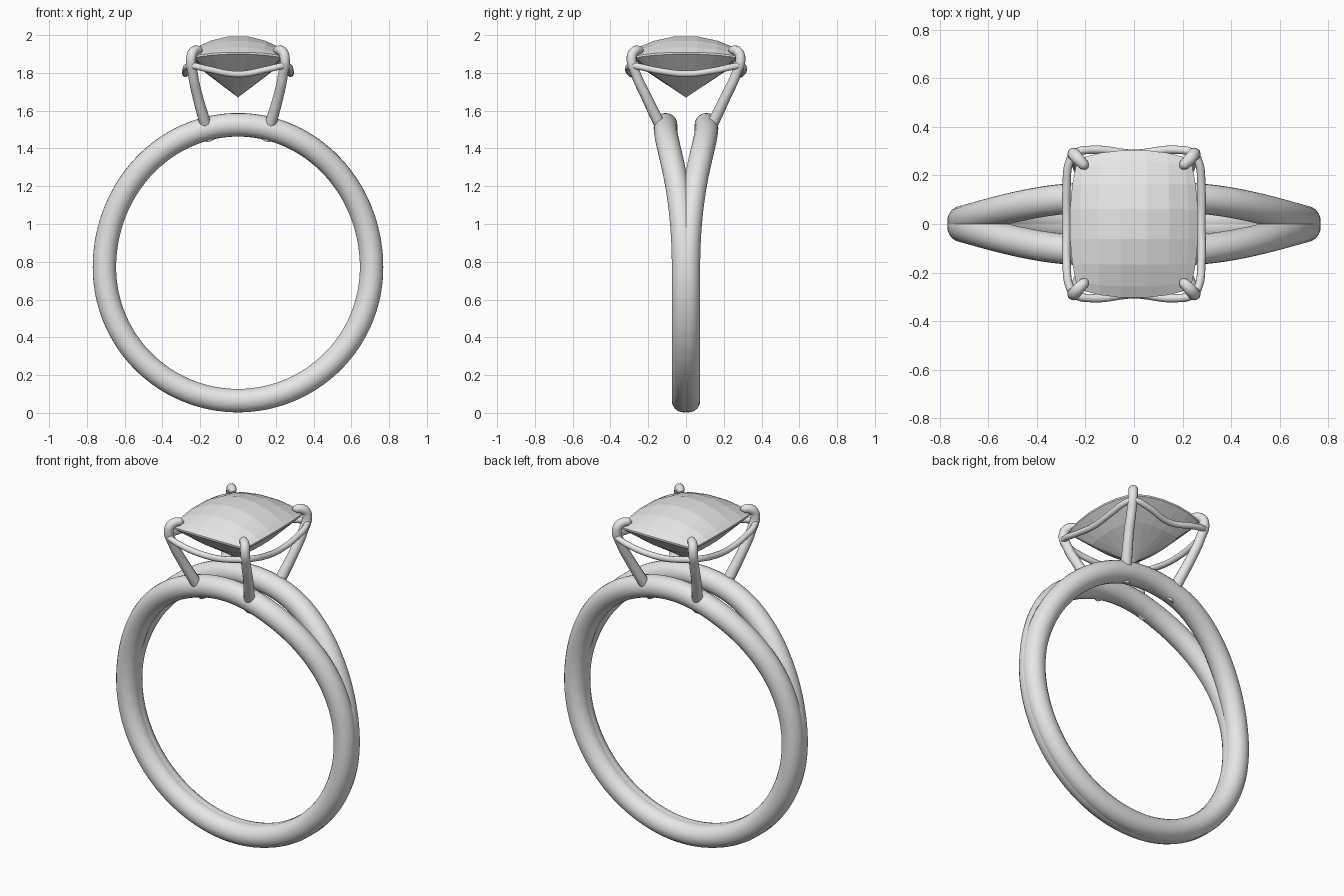
import bpy, bmesh
from math import sin, cos, pi

cube = bpy.data.objects.get("Cube")
if cube:
    bpy.data.objects.remove(cube, do_unlink=True)

# One pale metal colour for the whole piece
silver = bpy.data.materials.new("silver")
silver.use_nodes = True
color = (0.8, 0.795, 0.785, 1)
silver.diffuse_color = color
silver.node_tree.nodes["Principled BSDF"].inputs["Base Color"].default_value = color


def wire(name, points, thickness, radii=None, cyclic=False, sides=4):
    """Sweep a round wire through the points and turn it into a smooth mesh."""
    curve = bpy.data.curves.new(name, "CURVE")
    curve.dimensions = "3D"
    curve.bevel_depth = thickness
    curve.bevel_resolution = sides
    curve.resolution_u = 6
    curve.use_fill_caps = True
    spline = curve.splines.new("BEZIER")
    spline.bezier_points.add(len(points) - 1)
    spline.use_cyclic_u = cyclic
    for i, co in enumerate(points):
        spline.bezier_points[i].co = co
        spline.bezier_points[i].radius = radii[i] if radii else 1
    for p in spline.bezier_points:
        p.handle_left_type = p.handle_right_type = "AUTO"
    obj = bpy.data.objects.new(name, curve)
    bpy.context.collection.objects.link(obj)
    bpy.ops.object.select_all(action="DESELECT")
    obj.select_set(True)
    bpy.context.view_layer.objects.active = obj
    bpy.ops.object.convert(target="MESH")
    obj = bpy.context.object
    obj.data.materials.clear()
    obj.data.materials.append(silver)
    bpy.ops.object.shade_smooth()


# Split shank: two strands merged at the bottom, parting towards the top
def strand(side):
    points = []
    for i in range(48):
        a = 2 * pi * i / 48
        upper = cos(a) > 0
        z = 0.77 + cos(a) * (0.755 if upper else 0.705)
        spread = min(1, (1 - abs(sin(a))) / 0.75) if upper else 0
        y = 0.013 + 0.095 * sin(pi / 2 * spread)
        points.append((0.707 * sin(a), side * y, z))
    return points


for label, side in (("front", -1), ("back", 1)):
    wire(label + "_band_strand", strand(side), 0.0625, cyclic=True, sides=8)

# Four claws rising from the strands and hooking over the stone
claw = [(0.15, 0.10, 1.45), (0.18, 0.153, 1.555), (0.215, 0.213, 1.68),
        (0.238, 0.264, 1.79), (0.247, 0.288, 1.885), (0.232, 0.27, 1.916),
        (0.205, 0.242, 1.92), (0.194, 0.23, 1.916)]
claw_radii = [1.2, 1.15, 1.05, 1, 1, 1, 0.85, 0.3]
for depth, sy in (("front", -1), ("back", 1)):
    for label, sx in (("right", -1), ("left", 1)):
        wire(f"{depth}_{label}_claw", [(sx * x, sy * y, z) for x, y, z in claw],
             0.026, claw_radii)

# Gallery rail: a cushion loop that sags between the claws
quarter = [(0.278, 0, 1.795), (0.278, 0.15, 1.812), (0.265, 0.26, 1.835),
           (0.245, 0.29, 1.838), (0.17, 0.306, 1.822), (0, 0.29, 1.793)]
half = quarter + [(-x, y, z) for x, y, z in quarter[-2::-1]]
rail = half + [(x, -y, z) for x, y, z in half[-2:0:-1]]
wire("gallery_rail", rail, 0.017, cyclic=True)

# Cushion-cut stone: domed faceted crown, thin girdle, pointed pavilion
steps = [-1, -0.85, -0.55, -0.2, 0.2, 0.55, 0.85, 1]
n = len(steps)
bm = bmesh.new()


def crown_point(u, v):
    pinch = 1 - 0.13 * (u * v) ** 2
    z = 1.91 + 0.09 * (1 - u * u) * (1 - v * v) - 0.02 * (u * v) ** 2
    return 0.265 * u * pinch, 0.305 * v * pinch, z


grid = [[bm.verts.new(crown_point(u, v)) for v in steps] for u in steps]
for i in range(n - 1):
    for j in range(n - 1):
        bm.faces.new((grid[i][j], grid[i + 1][j], grid[i + 1][j + 1], grid[i][j + 1]))

rim = ([grid[i][0] for i in range(n - 1)] + [grid[n - 1][j] for j in range(n - 1)]
       + [grid[i][n - 1] for i in range(n - 1, 0, -1)]
       + [grid[0][j] for j in range(n - 1, 0, -1)])


def bridge(upper, lower):
    for k in range(len(upper)):
        m = (k + 1) % len(upper)
        bm.faces.new((upper[m], upper[k], lower[k], lower[m]))


girdle = [bm.verts.new((p.co.x, p.co.y, p.co.z - 0.01)) for p in rim]
middle = [bm.verts.new((p.co.x * 0.65, p.co.y * 0.65, 1.8)) for p in rim]
tip = bm.verts.new((0, 0, 1.67))
bridge(rim, girdle)
bridge(girdle, middle)
for k in range(len(middle)):
    bm.faces.new((middle[(k + 1) % len(middle)], middle[k], tip))
bmesh.ops.recalc_face_normals(bm, faces=bm.faces)

mesh = bpy.data.meshes.new("stone")
bm.to_mesh(mesh)
bm.free()
mesh.materials.append(silver)
bpy.context.collection.objects.link(bpy.data.objects.new("stone", mesh))
